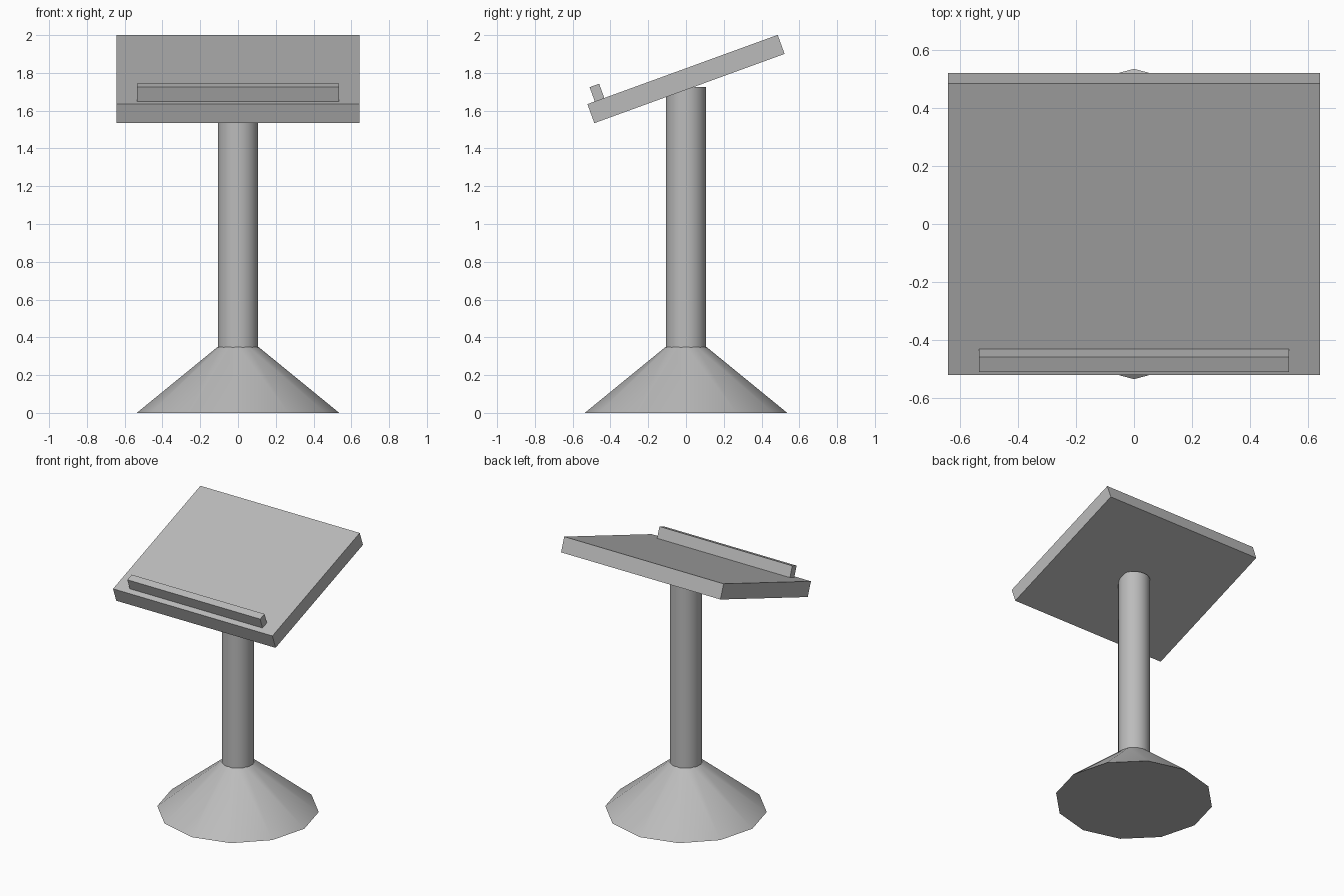
import bpy, math
from mathutils import Matrix, Vector

cube = bpy.data.objects.get("Cube")
if cube:
    bpy.data.objects.remove(cube, do_unlink=True)

U = 0.1072                      # design unit: the post radius
TILT = math.radians(20)
BOARD_CENTRE = Vector((0, 0, 1.7675))

# Single plain grey
grey = bpy.data.materials.new("plain grey")
grey.use_nodes = True
grey.diffuse_color = (0.5, 0.5, 0.5, 1)
grey.node_tree.nodes["Principled BSDF"].inputs["Base Color"].default_value = (0.5, 0.5, 0.5, 1)


def finish(name, smooth=False):
    ob = bpy.context.object
    ob.name = ob.data.name = name
    ob.data.materials.append(grey)
    if smooth:
        bpy.ops.object.shade_smooth_by_angle(angle=math.radians(40))
    return ob


def frustum(name, sides, r_low, r_high, z_low, z_high):
    bpy.ops.mesh.primitive_cone_add(vertices=sides, radius1=r_low, radius2=r_high,
                                    depth=z_high - z_low,
                                    location=(0, 0, (z_low + z_high) / 2))
    return finish(name, smooth=True)


def tilted_box(name, size, along, above):
    """Box placed in the slanted frame of the reading board."""
    bpy.ops.mesh.primitive_cube_add(size=1)
    ob = finish(name)
    ob.data.transform(Matrix.Diagonal((*size, 1)))
    turn = Matrix.Rotation(TILT, 4, 'X')
    ob.matrix_world = Matrix.Translation(BOARD_CENTRE + turn @ Vector((0, along, above))) @ turn
    return ob


# Flared foot and upright
frustum("base", 12, 5 * U, U, 0, 0.35)
frustum("post", 32, U, U, 0.01, 1.725)

# Slanted reading board with its book ledge
tilted_box("board", (12 * U, 10 * U, U), 0, 0)
tilted_box("ledge", (10 * U, U / 2, 0.75 * U), -0.4675, U / 2 + 0.375 * U)
